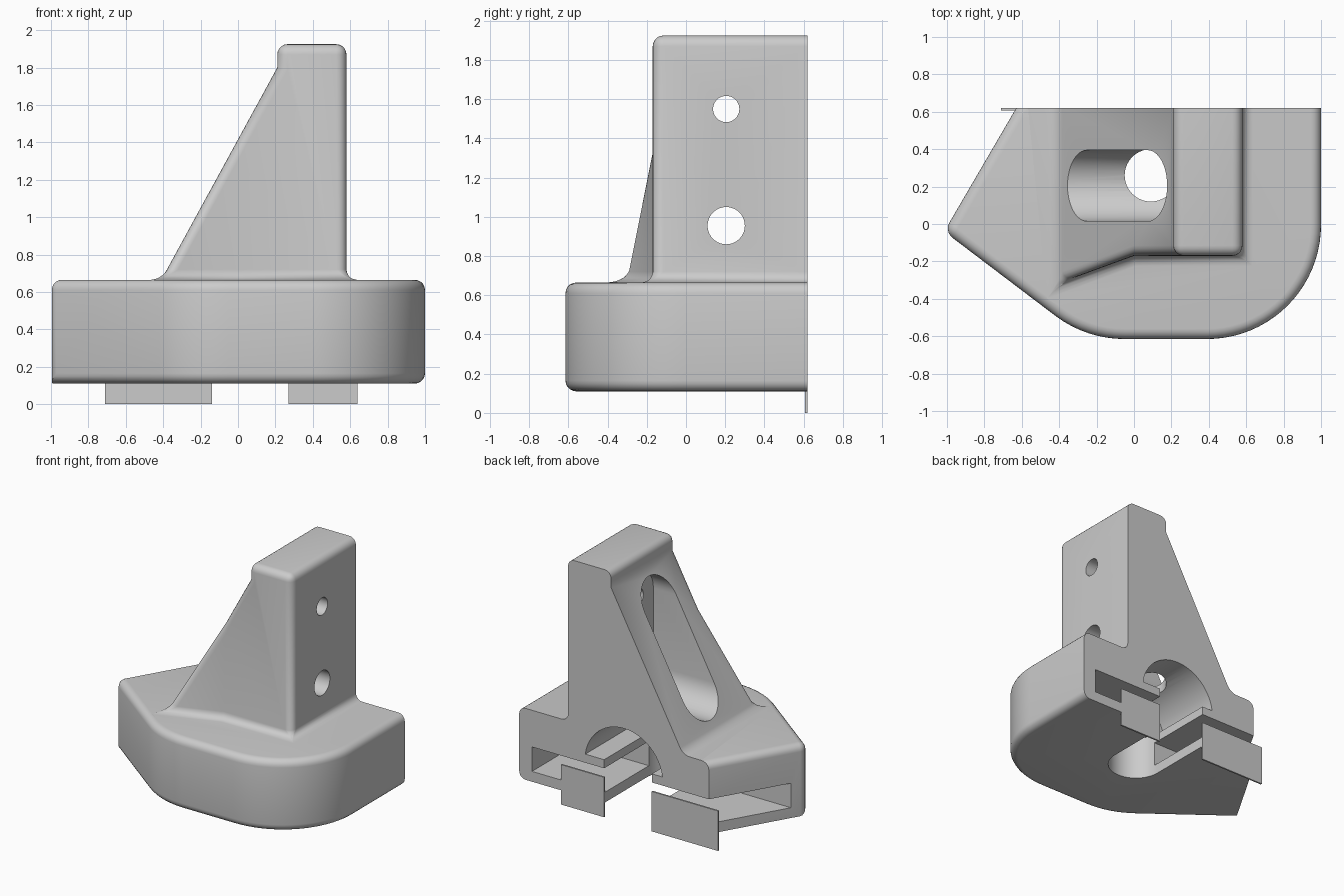
import bpy, bmesh, math
from mathutils import Vector

if "Cube" in bpy.data.objects:
    bpy.data.objects.remove(bpy.data.objects["Cube"])

grey = bpy.data.materials.new("grey")
grey.diffuse_color = (0.6, 0.6, 0.6, 1)
grey.use_nodes = True
grey.node_tree.nodes["Principled BSDF"].inputs["Base Color"].default_value = grey.diffuse_color


def make(name, verts, faces):
    me = bpy.data.meshes.new(name)
    me.from_pydata(verts, [], faces)
    bm = bmesh.new()
    bm.from_mesh(me)
    bmesh.ops.recalc_face_normals(bm, faces=bm.faces)
    bm.to_mesh(me)
    bm.free()
    me.materials.append(grey)
    ob = bpy.data.objects.new(name, me)
    bpy.context.collection.objects.link(ob)
    return ob


def prism(name, outline, lo, hi, axis="z"):
    """Extrude a 2D outline along an axis."""
    place = {"x": lambda a, b, h: (h, a, b),
             "y": lambda a, b, h: (a, h, b),
             "z": lambda a, b, h: (a, b, h)}[axis]
    n = len(outline)
    verts = [place(a, b, h) for h in (lo, hi) for a, b in outline]
    faces = [list(range(n)), list(range(n, 2 * n))]
    faces += [(i, (i + 1) % n, n + (i + 1) % n, n + i) for i in range(n)]
    return make(name, verts, faces)


def arc(cx, cy, r, a0, a1, n):
    return [(cx + r * math.cos(math.radians(a0 + (a1 - a0) * i / n)),
             cy + r * math.sin(math.radians(a0 + (a1 - a0) * i / n)))
            for i in range(n + 1)]


def circle(cx, cy, r, n=40):
    return arc(cx, cy, r, 0, 360, n)[:-1]


def boolean(ob, tool, op="DIFFERENCE"):
    mod = ob.modifiers.new("cut", "BOOLEAN")
    mod.operation, mod.object, mod.solver = op, tool, "EXACT"
    bpy.context.view_layer.update()
    dg = bpy.context.evaluated_depsgraph_get()
    me = bpy.data.meshes.new_from_object(ob.evaluated_get(dg))
    ob.modifiers.clear()
    ob.data = me
    bpy.data.objects.remove(tool)


BACK, BOTTOM, TOP = 0.62, 0.11, 0.665

# Base block with rounded front
outline = [(-0.63, BACK), (1, BACK)]
outline += arc(0.39, -0.005, 0.61, 0, -90, 20)
outline += arc(-0.05, 0.0, 0.615, -90, -127, 8)
outline += [(-1.015, -0.04)]
body = prism("bracket_body", outline, BOTTOM, TOP)

# Sloped tower with a flared front foot, sunk into the base
low = 0.4
front = [(-0.555, -0.373, low), (0, -0.17, low), (0.58, -0.17, low),
         (0.58, -0.17, 1.925), (0.21, -0.17, 1.925), (0.21, -0.17, 1.8),
         (0, -0.17, 1.416)]
rear = [(x, BACK, z) for x, y, z in front]
faces = [(0, 1, 6), (1, 2, 3, 4, 5, 6), (7, 8, 9, 10, 11, 12, 13),
         (0, 1, 8, 7), (1, 2, 9, 8), (2, 3, 10, 9), (3, 4, 11, 10),
         (4, 5, 12, 11), (5, 6, 13, 12), (6, 0, 7, 13)]
tower = make("tower", front + rear, faces)
boolean(body, tower, "UNION")

# Round the outer edges and the tower foot, leaving the back flat
bm = bmesh.new()
bm.from_mesh(body.data)
bmesh.ops.remove_doubles(bm, verts=bm.verts, dist=0.0005)
bmesh.ops.dissolve_limit(bm, angle_limit=0.01, verts=bm.verts, edges=bm.edges)


def rounded(e):
    a, b = e.verts[0].co, e.verts[1].co
    mid = (a + b) / 2
    if len(e.link_faces) != 2 or e.calc_face_angle(0) < math.radians(25):
        return False
    if a.y > BACK - 0.01 and b.y > BACK - 0.01:
        return False
    if mid.z < BOTTOM + 0.01 and mid.x < -0.7 and mid.y > 0:
        return False
    return not (abs(a.z - 1.8) < 0.01 and abs(b.z - 1.8) < 0.01)


bmesh.ops.bevel(bm, geom=[e for e in bm.edges if rounded(e)], offset=0.055,
                offset_type="OFFSET", segments=5, profile=0.5,
                affect="EDGES", clamp_overlap=False)
bmesh.ops.recalc_face_normals(bm, faces=bm.faces)
bm.to_mesh(body.data)
bm.free()

# Long recess in the slope and two screw holes behind it
slot = arc(0.205, 1.55, 0.19, 0, 180, 20) + arc(0.205, 0.955, 0.19, 180, 360, 20)
boolean(body, prism("slot_cutter", slot, -1.2, 0.27, "x"))
for z, r in ((1.55, 0.067), (0.955, 0.095)):
    boolean(body, prism("hole_cutter", circle(0.205, z, r), 0.2, 0.8, "x"))

# Wide slide pocket, open at the back and the slanted side
pocket = [(0.89, 0.8), (0.89, 0.07), (-1.3, 0.07), (-1.3, 0.8)]
boolean(body, prism("pocket_cutter", pocket, 0.19, 0.38))

# Keyway through the underside, with an arched roof and a vertical hole
keyway = [(0.27, 0.8)] + arc(0.065, 0.1, 0.205, 0, -180, 24) + [(-0.14, 0.8)]
boolean(body, prism("keyway_cutter", keyway, 0, 0.45))
boolean(body, prism("arch_cutter", arc(0.1, 0.40, 0.335, 8, 172, 24), 0.07, 0.8, "y"))
boolean(body, prism("drop_hole_cutter", circle(0.09, 0.26, 0.14), 0.4, 0.95))

# Thin tabs hanging at the back
for name, x0, x1 in (("left_tab", -0.71, -0.14), ("right_tab", 0.27, 0.64)):
    prism(name, [(x0, 0), (x1, 0), (x1, 0.31), (x0, 0.31)], 0.608, BACK + 0.001, "y")

# Smooth the rounds, keep hard edges
body.data.materials.clear()
body.data.materials.append(grey)
bpy.context.view_layer.objects.active = body
body.select_set(True)
bpy.ops.object.shade_smooth_by_angle(angle=math.radians(30))
